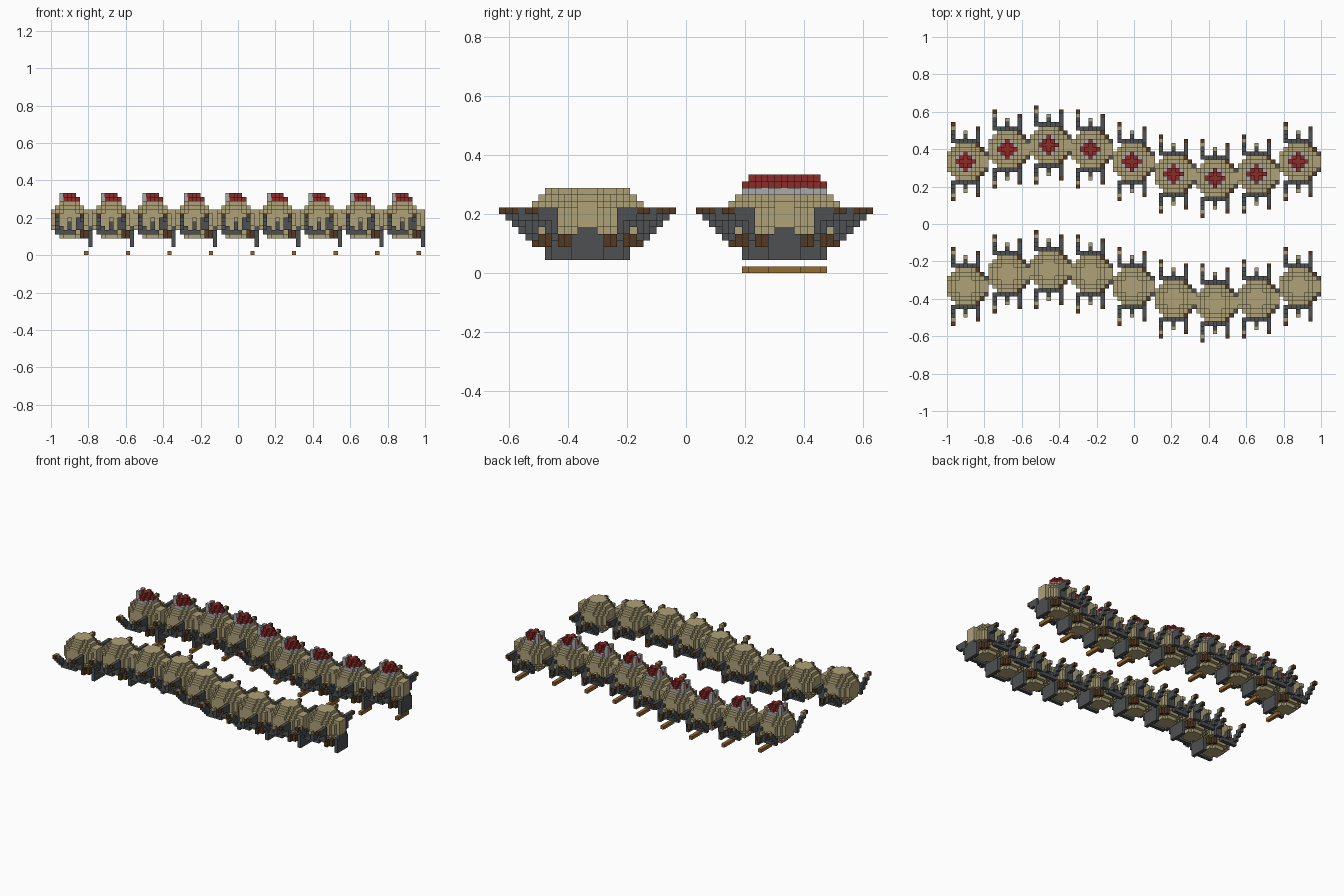
import bpy
import bmesh
from mathutils import Vector

if "Cube" in bpy.data.objects:
    bpy.data.objects.remove(bpy.data.objects["Cube"])

U = 2 / 90  # edge of one block


def material(name, rgb):
    m = bpy.data.materials.new(name)
    m.use_nodes = True
    m.diffuse_color = (*rgb, 1)
    m.node_tree.nodes["Principled BSDF"].inputs["Base Color"].default_value = (*rgb, 1)
    return m


tan = material("tan", (0.43, 0.36, 0.19))
slate = material("slate grey", (0.075, 0.08, 0.085))
red = material("dark red", (0.26, 0.025, 0.022))
silver = material("light grey", (0.4, 0.4, 0.39))
brown = material("dark brown", (0.085, 0.042, 0.015))
ochre = material("ochre", (0.32, 0.15, 0.03))


def span(a, b):
    return range(a, b + 1)


def box(xs, ys, zs):
    return {(x, y, z) for x in xs for y in ys for z in zs}


def both_sides(cells):
    return cells | {(x, -y, z) for x, y, z in cells}


def block_mesh(name, cells, mat):
    """Outer faces of a set of unit blocks, centred in x and y."""
    bm = bmesh.new()
    for c in cells:
        for axis in range(3):
            for sign in (-1, 1):
                n = Vector((0, 0, 0))
                n[axis] = sign
                if tuple(int(a + b) for a, b in zip(c, n)) in cells:
                    continue
                u = Vector((0, 0, 0))
                u[(axis + 1) % 3] = 1
                v = n.cross(u)
                mid = Vector(c) + Vector((0, 0, 0.5)) + n / 2
                ring = [mid + (a * u + b * v) / 2
                        for a, b in ((-1, -1), (1, -1), (1, 1), (-1, 1))]
                bm.faces.new([bm.verts.new(p * U) for p in ring])
    bmesh.ops.remove_doubles(bm, verts=bm.verts, dist=U / 100)
    me = bpy.data.meshes.new(name)
    bm.to_mesh(me)
    bm.free()
    me.materials.append(mat)
    return me


# Round body with a short neck towards the next segment
ball = {c for c in box(span(-4, 4), span(-4, 4), span(4, 12))
        if c[0] ** 2 + c[1] ** 2 + (c[2] - 8) ** 2 <= 21}
top_layer = {c for c in ball if c[2] == 12}
neck = box([5], span(-1, 1), span(7, 10))

# Plate hanging at the +x end, with a rounded top
plate = box([5], span(-2, 2), span(2, 5)) | box([5], span(-1, 1), [6])

# Three legs per side: long left, middle, and high right
left_leg = box([-2, -3], [5], [5, 6])
for d in span(5, 8):
    left_leg |= box([-3], [d], [d, d + 1])
middle_leg = box(span(-1, 1), [5], [5])
for d in span(5, 6):
    middle_leg |= box([0], [d], [d, d + 1])
right_leg = box([2, 3], [5], span(6, 8)) | box([3], span(5, 7), [8, 9])
legs = both_sides(left_leg | middle_leg | right_leg)
leg_tips = both_sides({(-3, 9, 9), (3, 8, 9)})
pale_tips = both_sides({(0, 7, 8), (-3, 8, 10 - 1)})
legs -= pale_tips

# Jaws low on the +x end
jaws = both_sides({(4, 3, 5), (3, 4, 5), (3, 4, 4), (4, 3, 4)})

# Crest on the back row
crest = {c for c in box(span(-2, 2), span(-2, 2), [13]) if abs(c[0]) + abs(c[1]) <= 2}
crest |= {c for c in box(span(-1, 1), span(-1, 1), [14]) if abs(c[0]) + abs(c[1]) <= 1}
studs = both_sides(box([-2], [1], [13, 14])) - crest
bar = box([4], span(-2, 2), [0])

shared = [("plate", plate, slate), ("legs", legs, slate), ("leg_tips", leg_tips, brown),
          ("pale_leg_tips", pale_tips, tan), ("jaws", jaws, brown)]
front = [("body", ball | neck, tan)] + shared
back = [("crested_body", (ball | neck) - top_layer, tan), ("crest_band", top_layer, silver),
        ("crest", crest, red), ("crest_studs", studs, silver), ("ground_bar", bar, ochre)] + shared

# Nine segments per row, following one wave
wave = [0, 3, 4, 3, 0, -3, -4, -3, 0]
for row, parts, y0 in (("front", front, -15), ("back", back, 15)):
    for name, cells, mat in parts:
        me = block_mesh(row + "_" + name, cells, mat)
        for i, dy in enumerate(wave):
            ob = bpy.data.objects.new(f"{row}_{name}_{i + 1}", me)
            ob.location = ((10 * i + 4.5 - 45) * U, (y0 + dy) * U, 0)
            bpy.context.collection.objects.link(ob)
